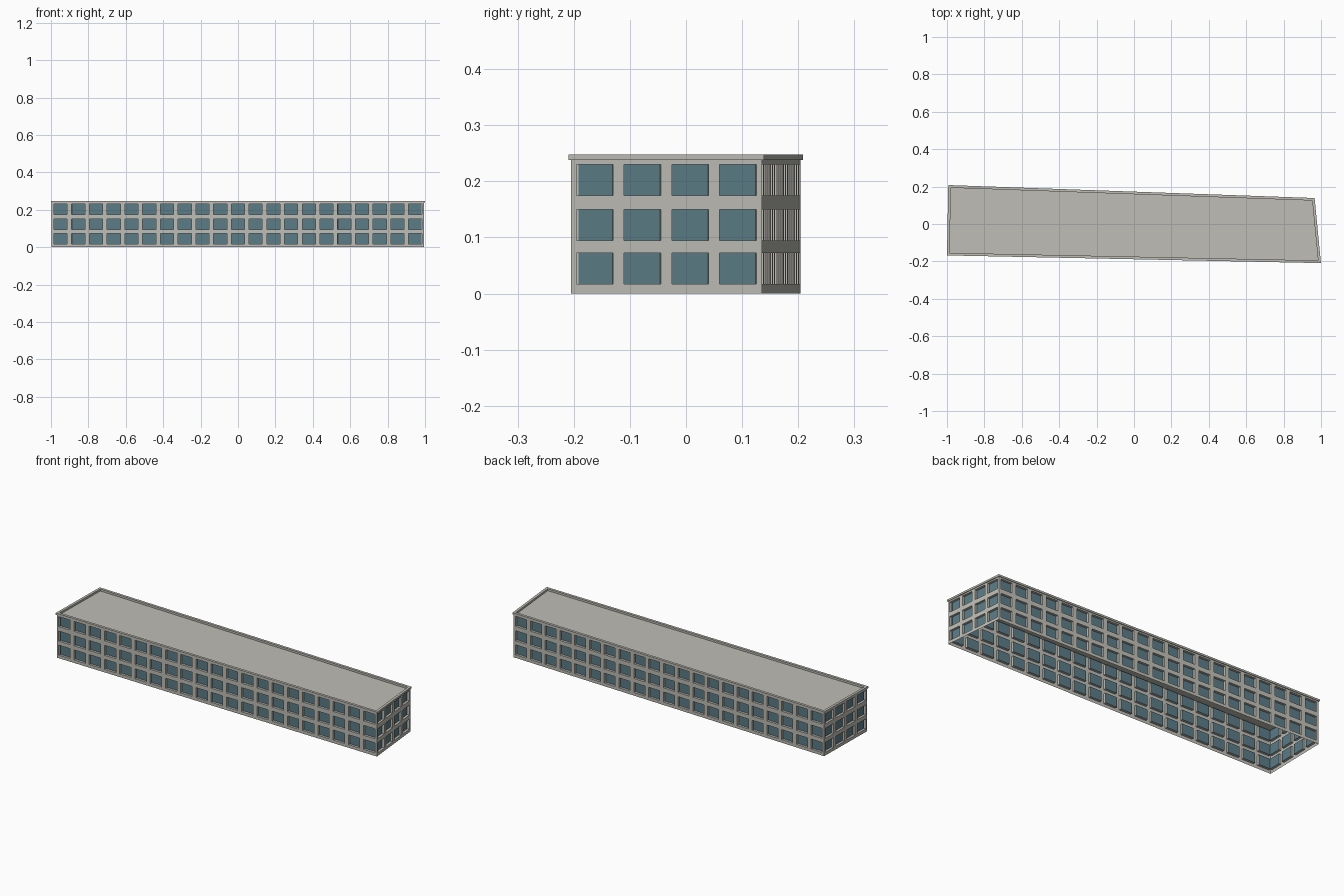
import bpy, bmesh
from mathutils import Vector

cube = bpy.data.objects.get("Cube")
if cube:
    bpy.data.objects.remove(cube)


def material(name, rgb):
    m = bpy.data.materials.new(name)
    m.use_nodes = True
    m.diffuse_color = (*rgb, 1)
    m.node_tree.nodes["Principled BSDF"].inputs["Base Color"].default_value = (*rgb, 1)
    return m


stone = material("pale stone", (0.52, 0.51, 0.465))
glass = material("blue glass", (0.105, 0.2, 0.24))

# Wall footprint, counter-clockwise from the front right-hand corner
FOOT = [Vector(p) for p in ((-0.996, -0.164), (0.995, -0.205), (0.962, 0.135), (-0.989, 0.204))]
WALL_TOP, TOP, ROOF = 0.238, 0.248, 0.237
ROWS = [(0.017, 0.072), (0.095, 0.15), (0.175, 0.23)]
DEPTH = 0.013


def finish(bm, name):
    mesh = bpy.data.meshes.new(name)
    bm.to_mesh(mesh)
    bm.free()
    mesh.materials.append(stone)
    mesh.materials.append(glass)
    obj = bpy.data.objects.new(name, mesh)
    bpy.context.collection.objects.link(obj)
    return obj


def offset_loop(d):
    """Footprint pushed outward by d with mitred corners."""
    out = []
    for i, p in enumerate(FOOT):
        a = (p - FOOT[i - 1]).normalized()
        b = (FOOT[(i + 1) % 4] - p).normalized()
        na, nb = Vector((a.y, -a.x)), Vector((b.y, -b.x))
        out.append(p + (na + nb) * d / (1 + na.dot(nb)))
    return out


def facade(name, start, end, columns, margin):
    """One wall sheet with a grid of recessed windows."""
    bm = bmesh.new()
    run = end - start
    along = run.normalized()
    inward = Vector((-along.y, along.x, 0)) * DEPTH
    pitch = run.length / columns
    us = [0]
    for c in range(columns):
        us += [c * pitch + margin, (c + 1) * pitch - margin]
    us.append(run.length)
    zs = [0] + [z for row in ROWS for z in row] + [WALL_TOP]
    grid = [[bm.verts.new((*(start + along * u), z)) for u in us] for z in zs]
    for j in range(len(zs) - 1):
        for i in range(len(us) - 1):
            ring = [grid[j][i], grid[j][i + 1], grid[j + 1][i + 1], grid[j + 1][i]]
            if i % 2 and j % 2:
                # Window opening: four reveals and a glass pane
                back = [bm.verts.new(v.co + inward) for v in ring]
                for k in range(4):
                    n = (k + 1) % 4
                    bm.faces.new((ring[k], ring[n], back[n], back[k]))
                bm.faces.new(back).material_index = 1
            else:
                bm.faces.new(ring)
    finish(bm, name)


# Four walls
facade("front_wall", FOOT[0], FOOT[1], 21, 0.0122)
facade("right_end_wall", FOOT[1], FOOT[2], 4, 0.0098)
facade("back_wall", FOOT[2], FOOT[3], 21, 0.0118)
facade("left_end_wall", FOOT[3], FOOT[0], 4, 0.011)

# Parapet: overhanging rim around the roof
bm = bmesh.new()
profile = [(0, WALL_TOP), (0.004, WALL_TOP), (0.004, TOP), (-0.01, TOP), (-0.01, ROOF)]
loops = [[bm.verts.new((*p, z)) for p in offset_loop(d)] for d, z in profile]
for low, high in zip(loops, loops[1:]):
    for k in range(4):
        n = (k + 1) % 4
        bm.faces.new((low[k], low[n], high[n], high[k]))
finish(bm, "parapet")

# Flat roof sheet
bm = bmesh.new()
bm.faces.new([bm.verts.new((*p, ROOF)) for p in offset_loop(-0.0005)])
finish(bm, "roof")
